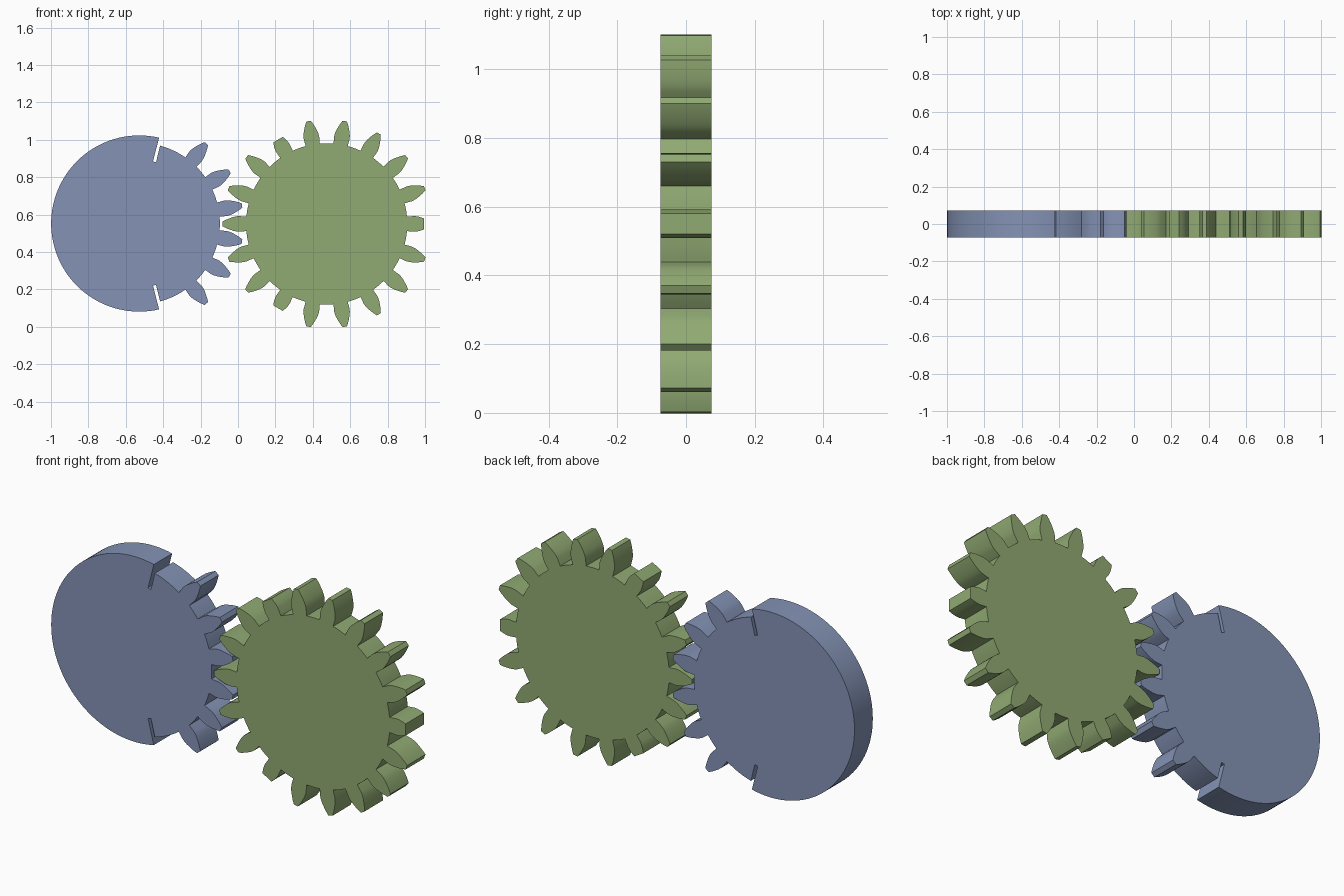
import bpy, bmesh
from math import cos, sin, radians, degrees

if "Cube" in bpy.data.objects:
    bpy.data.objects.remove(bpy.data.objects["Cube"])

PITCH = 20            # degrees between teeth
ROOT = 0.431
HALF_THICK = 0.0735
# tooth flank: (radius, half width)
FLANK = [(ROOT, 0.0385), (0.47, 0.042), (0.485, 0.0405), (0.50, 0.037),
         (0.521, 0.0295), (0.54, 0.0215), (0.558, 0.012)]


def tooth(angle, short=False):
    """Polar points of one tooth, counter-clockwise."""
    side = [(r, degrees(w / r)) for r, w in FLANK if not short or r < 0.53]
    return ([(r, angle - a) for r, a in side] +
            [(r, angle + a) for r, a in reversed(side)])


def arc(r, start, end, steps):
    return [(r, start + (end - start) * i / steps) for i in range(steps + 1)]


def plate(name, polar, cx, cz, color):
    """Extrude a polar outline along y into a flat solid."""
    bm = bmesh.new()
    verts = [bm.verts.new((r * cos(radians(a)), -HALF_THICK, r * sin(radians(a))))
             for r, a in polar]
    face = bm.faces.new(verts)
    out = bmesh.ops.extrude_face_region(bm, geom=[face])
    back = [v for v in out["geom"] if isinstance(v, bmesh.types.BMVert)]
    bmesh.ops.translate(bm, verts=back, vec=(0, 2 * HALF_THICK, 0))
    bmesh.ops.recalc_face_normals(bm, faces=bm.faces)
    mesh = bpy.data.meshes.new(name)
    bm.to_mesh(mesh)
    bm.free()
    obj = bpy.data.objects.new(name, mesh)
    bpy.context.collection.objects.link(obj)
    obj.location = (cx, 0, cz)
    mat = bpy.data.materials.new(name + "_paint")
    mat.diffuse_color = (*color, 1)
    mat.use_nodes = True
    mat.node_tree.nodes["Principled BSDF"].inputs["Base Color"].default_value = mat.diffuse_color
    mesh.materials.append(mat)
    bpy.ops.object.select_all(action='DESELECT')
    obj.select_set(True)
    bpy.context.view_layer.objects.active = obj
    bpy.ops.object.shade_smooth_by_angle(angle=radians(25))
    return obj


# Driven gear: 18 teeth, every sixth one cut short
outline = []
for i in range(18):
    outline += tooth(i * PITCH, short=i % 6 == 0)
    outline += arc(ROOT, i * PITCH + 8, i * PITCH + 12, 2)
plate("driven_gear", outline, 0.474, 0.55, (0.28, 0.40, 0.17))

# Drive gear: six teeth, two narrow slots and a smooth locking rim
outline = [(0.34, -74.7)] + arc(ROOT, -75, -57, 5)
for i in range(6):
    a = -50 + i * PITCH
    outline += tooth(a)
    if i < 5:
        outline += arc(ROOT, a + 8, a + 12, 2)
outline += arc(ROOT, 57, 75, 5) + [(0.34, 74.7), (0.34, 77.5)]
outline += arc(0.471, 77, 283, 72) + [(0.34, 282.5)]
plate("drive_gear", outline, -0.528, 0.552, (0.23, 0.29, 0.46))
